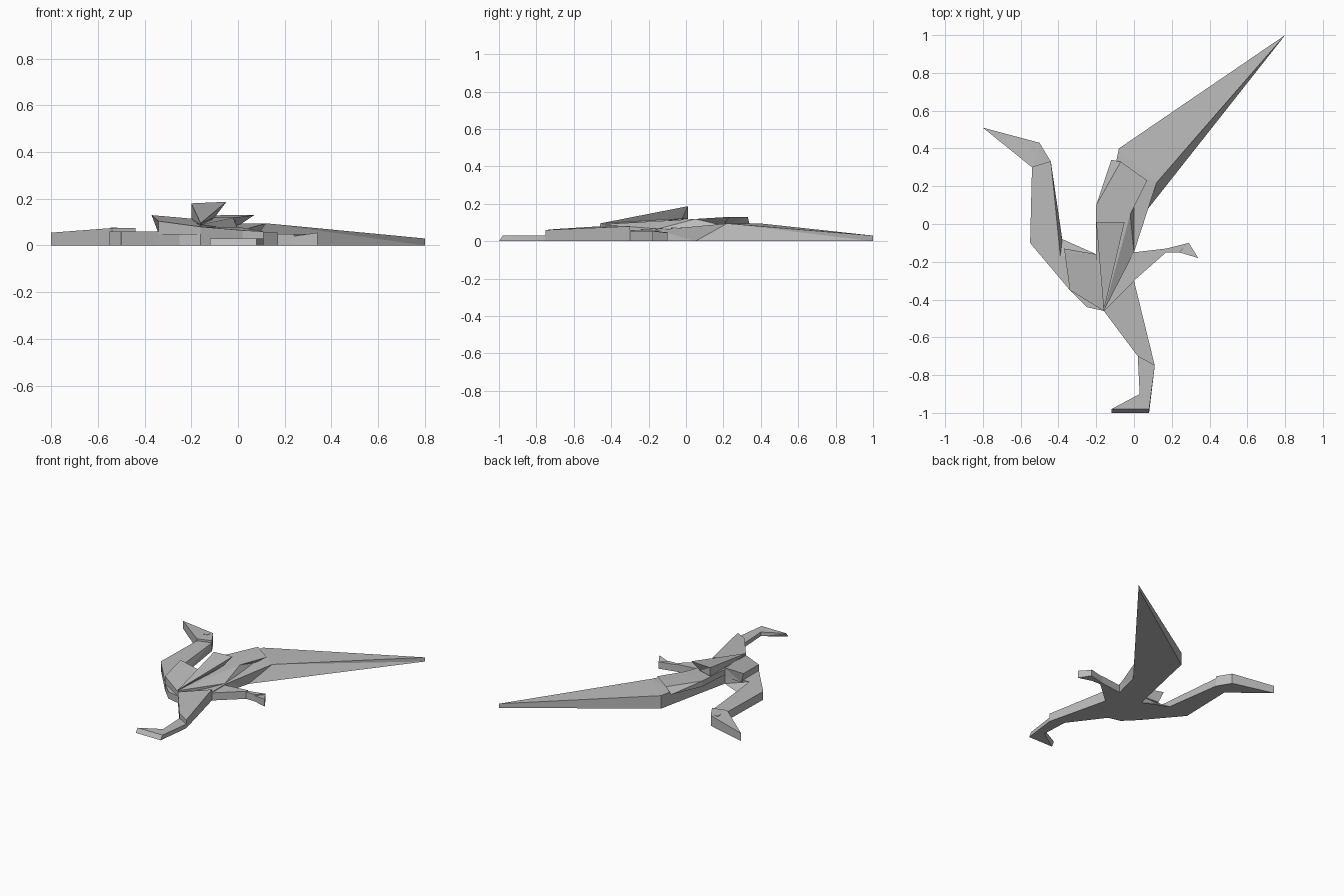
import bpy
import bmesh
from mathutils import Vector

cube = bpy.data.objects.get("Cube")
if cube:
    bpy.data.objects.remove(cube, do_unlink=True)

# One paper grey for the whole folded bird
grey = bpy.data.materials.new("paper grey")
grey.use_nodes = True
colour = (.5, .5, .5, 1)
grey.diffuse_color = colour
shader = next(node for node in grey.node_tree.nodes if node.type == 'BSDF_PRINCIPLED')
shader.inputs["Base Color"].default_value = colour

# Landmarks of the crease pattern, seen from above
landmarks = dict(
    # head and neck
    beak=(-.8, .51), crown=(-.5, .43), nape=(-.44, .33), throat=(-.54, .3),
    chest=(-.55, -.1), neck_root=(-.5, -.16), neck_crease=(-.39, -.17),
    neck_hem=(-.38, -.08),
    # body
    shoulder=(-.37, -.13), armpit=(-.34, -.15), breast=(-.34, -.35),
    belly=(-.25, -.44), keel=(-.16, -.46), back=(-.2, -.16),
    hip=(0, -.15), thigh=(0, -.3),
    # large wing
    wing_tip=(.8, 1), wing_heel=(-.08, .4), wing_bend=(.12, .22),
    wing_hem=(.05, .05), wing_notch=(-.1, .3),
    # upper layers
    layer_side=(-.2, .1), layer_rear=(-.07, .33), layer_corner=(.07, .23),
    layer_edge=(-.02, .05), under_rear=(-.12, .34), under_corner=(0, .2),
    flap_right=(-.05, .01), flap_left=(-.2, .01), flap_under=(-.1, -.02),
    # legs
    ankle=(.02, -.7), knee=(.11, -.75), instep=(.03, -.9),
    heel=(.08, -1), toe=(-.12, -1),
    heel_crease=(.08, -.98), toe_crease=(-.12, -.98),
    shank=(.17, -.13), sole=(.17, -.15), spur=(.29, -.1),
    claw_root=(.24, -.15), claw=(.34, -.18),
)
points = {name: Vector(place) for name, place in landmarks.items()}


def level(height):
    """A flat layer."""
    return lambda spot: height


def slope(start, low, end, high):
    """A layer that ramps from one landmark to another."""
    origin = points[start]
    run = points[end] - origin

    def height(spot):
        share = (spot - origin).dot(run) / run.length_squared
        return low + (high - low) * min(max(share, 0), 1)
    return height


def fold(name, top, upper, bottom=None, lower=level(0)):
    """Solid between a top outline and a matching bottom outline."""
    bm = bmesh.new()

    def ring(outline, height):
        spots = [points[word] for word in outline.split()]
        return [bm.verts.new((*spot, height(spot))) for spot in spots]

    roof = ring(top, upper)
    floor = ring(bottom or top, lower)
    bm.faces.new(roof)
    bm.faces.new(floor[::-1])
    for i in range(len(roof)):
        bm.faces.new((roof[i - 1], floor[i - 1], floor[i], roof[i]))
    bmesh.ops.triangulate(bm, faces=bm.faces[:])
    bmesh.ops.recalc_face_normals(bm, faces=bm.faces[:])
    mesh = bpy.data.meshes.new(name)
    bm.to_mesh(mesh)
    bm.free()
    mesh.materials.append(grey)
    bpy.context.collection.objects.link(bpy.data.objects.new(name, mesh))


# Head, eye plate and neck with a sloping inner side
fold("head", "beak crown nape throat", slope("beak", .055, "crown", .075))
bpy.ops.mesh.primitive_cube_add(size=.03, location=(-.53, .4, .073))
eye = bpy.context.object
eye.name = "eye"
eye.scale.z = .2
eye.data.materials.append(grey)
fold("neck", "throat nape neck_crease neck_root chest", level(.06),
     "throat nape neck_hem neck_root chest")

# Body, belly tuck and raised shoulder
fold("body", "chest neck_crease back hip thigh keel breast", level(.06),
     "chest neck_hem back hip thigh keel breast")
fold("belly_tuck", "breast keel belly", level(.05))
fold("shoulder_fold", "shoulder back keel breast",
     slope("keel", .08, "shoulder", .13),
     "armpit back keel breast", level(.05))

# Large spread wing, from its root to its long blade
fold("wing_root", "wing_heel wing_notch back hip wing_bend",
     slope("hip", .06, "wing_bend", .095),
     "wing_heel wing_notch back hip wing_hem")
fold("wing_blade", "wing_heel wing_bend wing_tip",
     slope("wing_bend", .095, "wing_tip", .03),
     "wing_heel wing_hem wing_tip")

# Overlapping upper wing layers
fold("middle_wing", "keel layer_edge layer_corner layer_rear layer_side back",
     slope("keel", .09, "layer_corner", .13),
     "keel hip under_corner under_rear layer_side back",
     slope("keel", .05, "under_rear", .09))
fold("top_wing", "keel flap_right flap_left",
     slope("keel", .095, "flap_right", .187),
     "keel flap_under flap_left", slope("keel", .07, "flap_under", .12))

# Trailing leg with a thin bent foot
fold("rear_leg", "keel thigh knee ankle", slope("keel", .08, "knee", .06))
fold("rear_shin", "ankle knee heel_crease instep", level(.03),
     "ankle knee heel instep")
fold("rear_foot", "instep heel_crease toe_crease", level(.03),
     "instep heel toe")

# Tucked leg with a foot and claw
fold("side_leg", "hip shank sole thigh", level(.055))
fold("side_foot", "shank spur claw_root sole", level(.05))
fold("side_claw", "claw_root spur claw", slope("claw_root", .04, "claw", .055))
